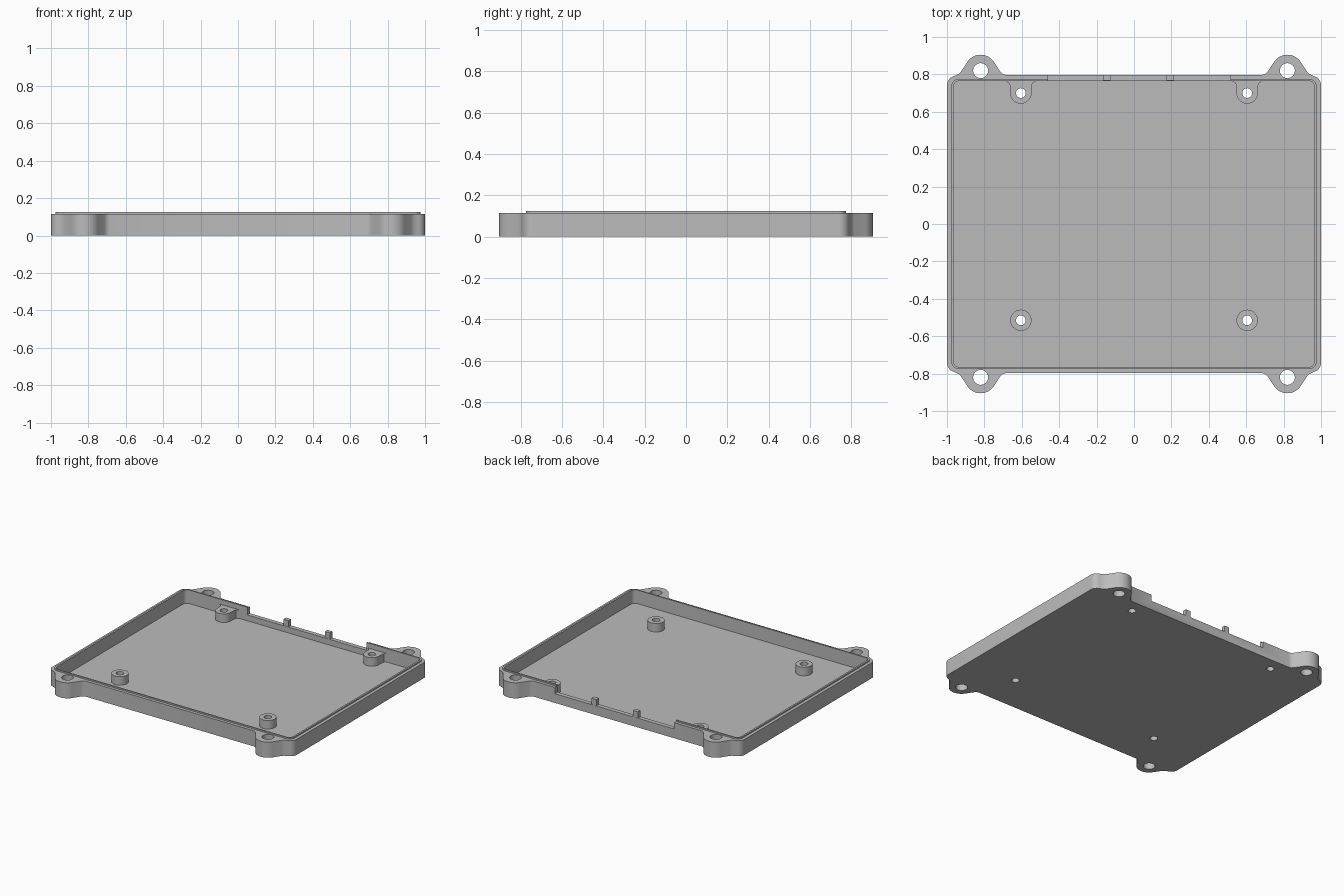
import bpy, bmesh
from math import sin, cos, radians

cube = bpy.data.objects.get("Cube")
if cube:
    bpy.data.objects.remove(cube, do_unlink=True)

grey = bpy.data.materials.new("plain_grey")
grey.use_nodes = True
grey.diffuse_color = (0.5, 0.5, 0.5, 1)
grey.node_tree.nodes["Principled BSDF"].inputs["Base Color"].default_value = (0.5, 0.5, 0.5, 1)

WALL_TOP, LIP_TOP, FLOOR_TOP, POST_TOP, NOTCH = 0.115, 0.125, 0.025, 0.088, 0.068


def arc(x, y, r, start, end, steps=8):
    angles = [radians(start + (end - start) * i / steps) for i in range(steps + 1)]
    return [(x + r * cos(a), y + r * sin(a)) for a in angles]


def prism(name, points, z0, z1):
    """Extrude a flat outline between two heights."""
    bm = bmesh.new()
    face = bm.faces.new([bm.verts.new((x, y, z0)) for x, y in points])
    top = bmesh.ops.extrude_face_region(bm, geom=[face])["geom"]
    verts = [v for v in top if isinstance(v, bmesh.types.BMVert)]
    bmesh.ops.translate(bm, verts=verts, vec=(0, 0, z1 - z0))
    bmesh.ops.recalc_face_normals(bm, faces=bm.faces)
    mesh = bpy.data.meshes.new(name)
    bm.to_mesh(mesh)
    bm.free()
    mesh.materials.append(grey)
    obj = bpy.data.objects.new(name, mesh)
    bpy.context.collection.objects.link(obj)
    return obj


def four_way(quarter):
    """Mirror a quarter outline (running from the back to the +x side)."""
    right = quarter + [(x, -y) for x, y in reversed(quarter)]
    return right + [(-x, y) for x, y in reversed(right)]


def rounded(hx, hy, r):
    return four_way(arc(hx - r, hy - r, r, 90, 0))


def block(name, x0, x1, y0, y1, z0, z1):
    return prism(name, [(x0, y0), (x1, y0), (x1, y1), (x0, y1)], z0, z1)


def cylinder(name, x, y, r, z0, z1):
    return prism(name, arc(x, y, r, 0, 360, 32)[:-1], z0, z1)


def combine(target, other, operation):
    """Apply a boolean, then discard the second solid."""
    bpy.context.view_layer.objects.active = target
    mod = target.modifiers.new(operation, "BOOLEAN")
    mod.operation, mod.solver, mod.object = operation, "EXACT", other
    bpy.ops.object.modifier_apply(modifier=mod.name)
    bpy.data.objects.remove(other, do_unlink=True)


# Outer shell with four flared screw ears
ear = [(0.685, 0.797), (0.702, 0.802), (0.715, 0.815)]
ear += arc(0.82, 0.82, 0.085, 145, 35, 16)
ear += [(0.925, 0.815), (0.938, 0.802), (0.955, 0.794)]
tray = prism("tray", four_way(ear + arc(0.95, 0.742, 0.05, 75, 0)), 0, WALL_TOP)

# Thin raised lip and hollow interior
combine(tray, prism("lip", rounded(0.977, 0.775, 0.04), 0.05, LIP_TOP), "UNION")
combine(tray, prism("cavity", rounded(0.964, 0.765, 0.03), FLOOR_TOP, 0.3), "DIFFERENCE")

# Connector opening in the back wall, with two dividing tabs
combine(tray, block("opening", -0.46, 0.515, 0.74, 0.9, NOTCH, 0.3), "DIFFERENCE")
for x in (-0.145, 0.195):
    combine(tray, block("tab", x - 0.02, x + 0.02, 0.767, 0.796, 0.05, WALL_TOP), "UNION")

# Support posts: round at the front, merged into the wall at the back
POST_X, FRONT_Y, BACK_Y = 0.605, -0.515, 0.70
for side in (-1, 1):
    x = POST_X * side
    combine(tray, cylinder("front_post", x, FRONT_Y, 0.057, 0.01, POST_TOP), "UNION")
    flare = [(0.057, 0.735), (0.062, 0.752), (0.078, 0.763), (0.078, 0.78)]
    outline = arc(x, BACK_Y, 0.057, 180, 360, 16)
    outline += [(x + dx, y) for dx, y in flare]
    outline += [(x - dx, y) for dx, y in reversed(flare)]
    combine(tray, prism("back_post", outline, 0.01, POST_TOP), "UNION")

# Screw holes through posts and ears
for side in (-1, 1):
    for y in (FRONT_Y, BACK_Y):
        combine(tray, cylinder("post_hole", POST_X * side, y, 0.026, -0.1, 0.3), "DIFFERENCE")
    for y in (-0.82, 0.82):
        combine(tray, cylinder("ear_hole", 0.82 * side, y, 0.04, -0.1, 0.3), "DIFFERENCE")

bpy.ops.object.select_all(action="DESELECT")
tray.select_set(True)
bpy.context.view_layer.objects.active = tray
bpy.ops.object.shade_smooth_by_angle(angle=radians(30))
